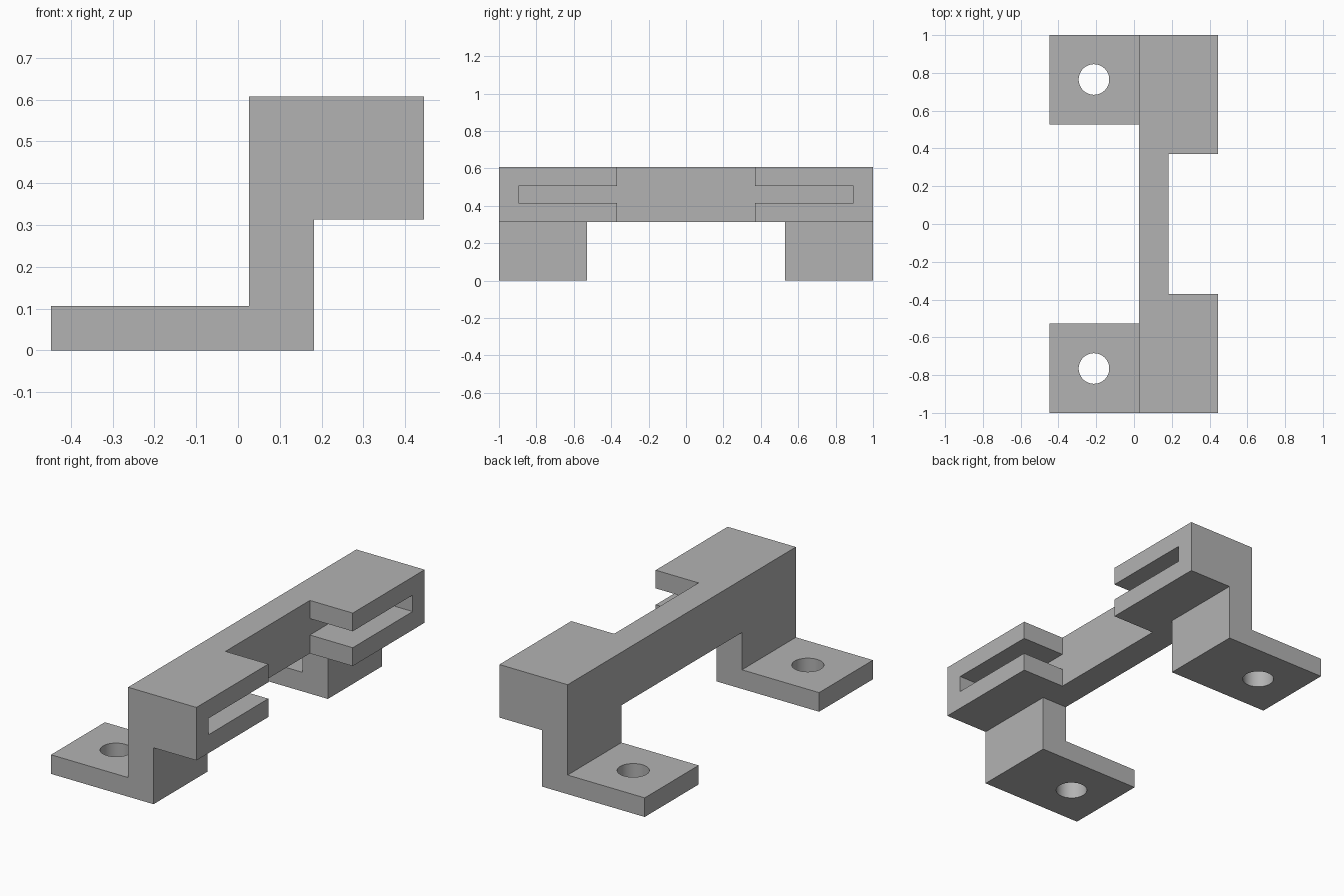
import bpy
import bmesh
import math

if "Cube" in bpy.data.objects:
    bpy.data.objects.remove(bpy.data.objects["Cube"], do_unlink=True)

HALF = 1.0            # half length of the bracket
BACK, WEB0, WEB1, FRONT = -0.447, 0.026, 0.182, 0.445
PLATE, UNDER, TOP = 0.106, 0.313, 0.607

grey = bpy.data.materials.new("plain grey")
grey.use_nodes = True
color = (0.45, 0.45, 0.45, 1)
grey.diffuse_color = color
grey.node_tree.nodes["Principled BSDF"].inputs["Base Color"].default_value = color


def make_object(name, bm):
    bmesh.ops.recalc_face_normals(bm, faces=bm.faces[:])
    mesh = bpy.data.meshes.new(name)
    bm.to_mesh(mesh)
    bm.free()
    mesh.materials.append(grey)
    obj = bpy.data.objects.new(name, mesh)
    bpy.context.scene.collection.objects.link(obj)
    return obj


def extrude_profile(name, points, y0, y1):
    """Extrude an x-z outline from y0 to y1."""
    bm = bmesh.new()
    face = bm.faces.new([bm.verts.new((x, y0, z)) for x, z in points])
    grown = bmesh.ops.extrude_face_region(bm, geom=[face])["geom"]
    verts = [v for v in grown if isinstance(v, bmesh.types.BMVert)]
    bmesh.ops.translate(bm, verts=verts, vec=(0, y1 - y0, 0))
    return make_object(name, bm)


def box(name, x0, x1, y0, y1, z0, z1):
    return extrude_profile(name, [(x0, z0), (x1, z0), (x1, z1), (x0, z1)], y0, y1)


def cylinder(name, x, y, radius):
    bm = bmesh.new()
    bmesh.ops.create_cone(bm, cap_ends=True, segments=48, radius1=radius,
                          radius2=radius, depth=1)
    bmesh.ops.translate(bm, verts=bm.verts[:], vec=(x, y, 0))
    return make_object(name, bm)


# Stepped body: foot plate, upright web and overhanging arm in one outline
bracket = extrude_profile("bracket", [
    (BACK, 0), (WEB1, 0), (WEB1, UNDER), (FRONT, UNDER),
    (FRONT, TOP), (WEB0, TOP), (WEB0, PLATE), (BACK, PLATE)], -HALF, HALF)

# Openings between the two feet and between the two arms
cutters = [
    box("foot_gap", -1, 1, -0.528, 0.528, -1, UNDER),
    box("arm_gap", WEB1, 1, -0.37, 0.37, 0, 1),
]
# Slot in each arm and screw hole in each foot
for side in (-1, 1):
    y0, y1 = sorted((side * 0.3, side * 0.895))
    cutters.append(box("arm_slot", WEB1, 1, y0, y1, 0.415, 0.506))
    cutters.append(cylinder("screw_hole", -0.212, side * 0.765, 0.081))

for cutter in cutters:
    cutter.hide_render = True
    cut = bracket.modifiers.new(cutter.name, 'BOOLEAN')
    cut.operation = 'DIFFERENCE'
    cut.solver = 'EXACT'
    cut.object = cutter

# Bake the cuts and drop the cutters
graph = bpy.context.evaluated_depsgraph_get()
baked = bpy.data.meshes.new_from_object(bracket.evaluated_get(graph))
bracket.modifiers.clear()
bracket.data = baked
for cutter in cutters:
    bpy.data.objects.remove(cutter, do_unlink=True)

# Smooth hole walls, sharp edges elsewhere
bpy.ops.object.select_all(action='DESELECT')
bracket.select_set(True)
bpy.context.view_layer.objects.active = bracket
bpy.ops.object.shade_smooth_by_angle(angle=math.radians(30))
